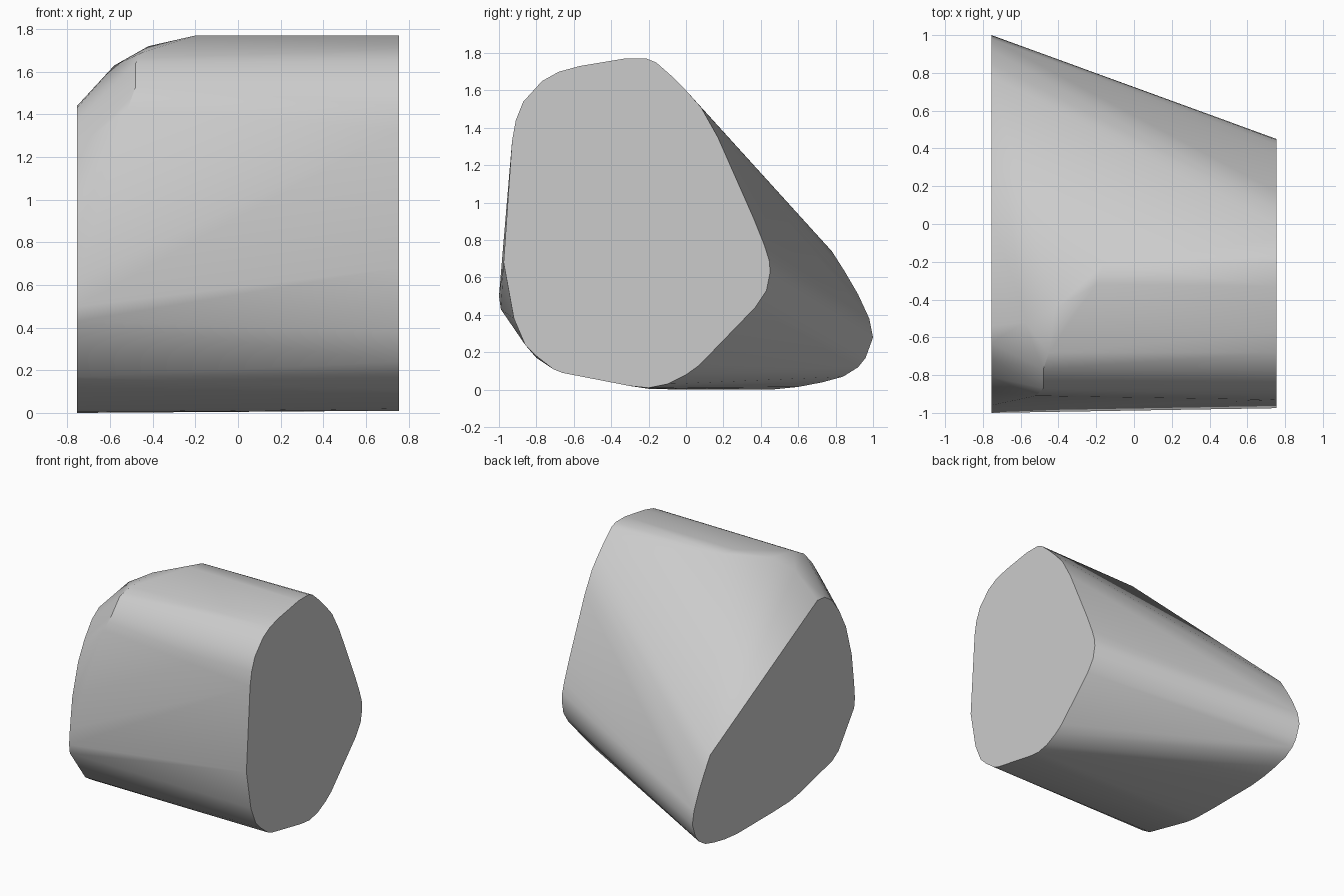
import bpy
import bmesh
import math

cube = bpy.data.objects.get("Cube")
if cube:
    bpy.data.objects.remove(cube, do_unlink=True)

HALF = 0.755

# Left end outline (y, z)
left_end = [
    (-.33, 1.77), (-.21, 1.77), (-.16, 1.75), (-.08, 1.68), (0, 1.6),
    (.08, 1.51), (.17, 1.35), (.36, .92), (.42, .77), (.445, .69), (.45, .63),
    (.43, .53), (.37, .44), (.07, .13), (0, .08), (-.1, .03), (-.2, .01),
    (-.3, .02), (-.66, .09), (-.71, .11), (-.8, .18), (-.86, .24),
    (-.92, .38), (-.975, .68), (-.93, 1.33), (-.91, 1.44), (-.87, 1.54),
    (-.77, 1.65), (-.68, 1.7), (-.57, 1.73)]

# Right end outline (y, z)
right_end = [
    (-.54, 1.44), (-.63, 1.43), (-.72, 1.37), (-.81, 1.25), (-.89, 1.1),
    (-.96, .86), (-.99, .62), (-1, .5), (-.99, .43), (-.8, .17), (-.72, .12),
    (-.3, .02), (-.2, .005), (0, 0), (.45, 0), (.6, .015), (.73, .04),
    (.84, .07), (.92, .12), (.96, .17), (1, .28), (.98, .38), (.92, .51),
    (.85, .63), (.78, .74)]

# Rounded shoulder where the body turns down to the right end (x, y, z)
shoulder = [
    (-.16, -.21, 1.77), (-.2, -.32, 1.77), (-.42, -.45, 1.72),
    (-.58, -.52, 1.63), (-.45, -.68, 1.69), (-.48, -.77, 1.64),
    (-.48, -.87, 1.53), (-.52, -.91, 1.42)]

points = [(HALF, y, z) for y, z in left_end]
points += [(-HALF, y, z) for y, z in right_end]
points += shoulder

# Wrap the outlines in one convex skin
bm = bmesh.new()
for p in points:
    bm.verts.new(p)
hull = bmesh.ops.convex_hull(bm, input=bm.verts)
loose = [v for v in bm.verts if not v.link_faces]
bmesh.ops.delete(bm, geom=loose, context='VERTS')
bmesh.ops.dissolve_limit(bm, angle_limit=math.radians(.5),
                         verts=bm.verts, edges=bm.edges)
bmesh.ops.recalc_face_normals(bm, faces=bm.faces)
mesh = bpy.data.meshes.new("rounded_block")
bm.to_mesh(mesh)
bm.free()

block = bpy.data.objects.new("rounded_block", mesh)
bpy.context.collection.objects.link(block)

# Plain grey
grey = bpy.data.materials.new("light_grey")
grey.use_nodes = True
color = (.6, .6, .6, 1)
grey.diffuse_color = color
grey.node_tree.nodes["Principled BSDF"].inputs["Base Color"].default_value = color
mesh.materials.append(grey)

# Smooth skin with sharp end rims
bpy.ops.object.select_all(action='DESELECT')
block.select_set(True)
bpy.context.view_layer.objects.active = block
bpy.ops.object.shade_smooth_by_angle(angle=math.radians(35))
